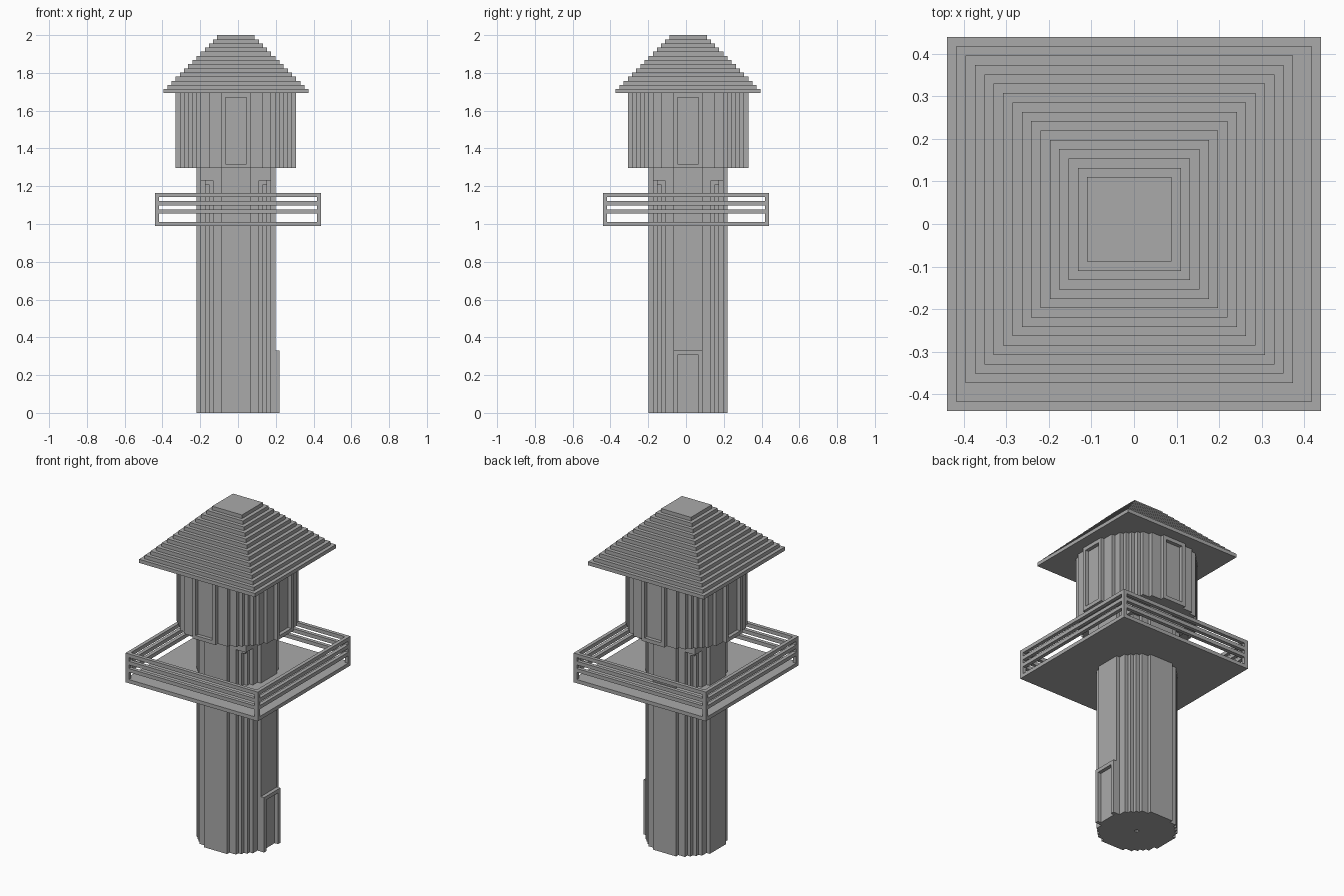
import bpy, bmesh
from mathutils import Vector

cube = bpy.data.objects.get("Cube")
if cube:
    bpy.data.objects.remove(cube, do_unlink=True)

V = 2 / 91                                # one block, the unit of all sizes below
AXIS = Vector((-0.5, 0.5, 0))             # the tower axis sits half a block off centre
ORIGIN = Vector((0, 0, 0))

grey = bpy.data.materials.new("stone_grey")
grey.use_nodes = True
grey.diffuse_color = (0.4, 0.4, 0.4, 1)
bsdf = grey.node_tree.nodes["Principled BSDF"]
bsdf.inputs["Base Color"].default_value = (0.4, 0.4, 0.4, 1)
bsdf.inputs["Roughness"].default_value = 0.9


def finish(name, bm, offset):
    """Turn block units into scene units and make the object."""
    for v in bm.verts:
        v.co = (v.co + offset) * V
    bmesh.ops.recalc_face_normals(bm, faces=bm.faces)
    mesh = bpy.data.meshes.new(name)
    bm.to_mesh(mesh)
    bm.free()
    mesh.materials.append(grey)
    obj = bpy.data.objects.new(name, mesh)
    bpy.context.collection.objects.link(obj)
    return obj


def boxes(name, spans, offset=AXIS):
    """One object made of boxes, each given by its low and high corner."""
    bm = bmesh.new()
    for low, high in spans:
        low, high = Vector(low), Vector(high)
        for v in bmesh.ops.create_cube(bm, size=1)["verts"]:
            v.co = (low + high) / 2 + v.co * (high - low)
    return finish(name, bm, offset)


def stepped_cylinder(name, radius, z0, z1):
    """Upright prism whose outline is a circle stepped to whole blocks."""
    n = int(radius)
    side = []
    for row in range(-n, n + 1):
        half = int((radius ** 2 - row ** 2) ** 0.5) + 0.5
        side += [(half, row - 0.5), (half, row + 0.5)]
    outline = side + [(-x, y) for x, y in reversed(side)]
    # keep only the true corners
    count = len(outline)
    corners = []
    for i, (x, y) in enumerate(outline):
        (ax, ay), (bx, by) = outline[i - 1], outline[(i + 1) % count]
        if (x - ax) * (by - y) != (y - ay) * (bx - x):
            corners.append((x, y))
    bm = bmesh.new()
    base = bm.faces.new([bm.verts.new((x, y, z0)) for x, y in corners])
    top = bmesh.ops.extrude_face_region(bm, geom=[base])["geom"]
    for v in top:
        if isinstance(v, bmesh.types.BMVert):
            v.co.z = z1
    return finish(name, bm, AXIS)


def cut(obj, spans):
    """Cut boxes out of an object."""
    cutter = boxes("cutter", spans)
    cutter.hide_render = True
    mod = obj.modifiers.new("cut", "BOOLEAN")
    mod.operation, mod.solver, mod.object = "DIFFERENCE", "EXACT", cutter
    bpy.context.view_layer.objects.active = obj
    bpy.ops.object.modifier_apply(modifier=mod.name)
    bpy.data.objects.remove(cutter, do_unlink=True)


# Tower shaft with a small socket in its base
shaft = stepped_cylinder("tower_shaft", 9.5, 0, 59)
cut(shaft, [((-0.5, -0.5, -1), (0.5, 0.5, 1))])

# Cabin with a recessed window on each side
cabin = stepped_cylinder("cabin", 14.5, 59, 77)
windows = []
for s in (-1, 1):
    lo, hi = sorted((s * 13.5, s * 16))
    windows += [((lo, -2.5, 60), (hi, 2.5, 76)), ((-2.5, lo, 60), (2.5, hi, 76))]
cut(cabin, windows)

# Stepped pyramid roof
boxes("roof", [((i - 17.5, i - 17.5, 77 + i), (17.5 - i, 17.5 - i, 78 + i))
               for i in range(14)])

# Door frame on the left side of the tower
boxes("door_frame", [((9.5, -3.5, 0), (10.5, -2.5, 15)),
                     ((9.5, 2.5, 0), (10.5, 3.5, 15)),
                     ((9.5, -2.5, 14), (10.5, 2.5, 15))])

# Balcony floor
boxes("balcony_floor", [((-20, -20, 45), (20, 20, 46))], ORIGIN)

# Railing: corner posts and three bars on each side
posts, bars = [], []
for s in (-1, 1):
    lo, hi = sorted((s * 19, s * 20))
    posts += [((lo, y, 46), (hi, y + 1, 53)) for y in (-20, 19)]
    for z in (48, 50, 52):
        bars += [((lo, -19, z), (hi, 19, z + 1)), ((-19, lo, z), (19, hi, z + 1))]
boxes("railing_posts", posts, ORIGIN)
boxes("railing_bars", bars, ORIGIN)

# Small stepped brackets under the cabin on the four diagonals
brackets = []
for sx in (-1, 1):
    for sy in (-1, 1):
        for reach, z0, z1 in ((7.5, 55, 56), (8.5, 56, 59)):
            x0, x1 = sorted((sx * 5.5, sx * reach))
            y0, y1 = sorted((sy * 5.5, sy * reach))
            brackets.append(((x0, y0, z0), (x1, y1, z1)))
boxes("cabin_brackets", brackets)
